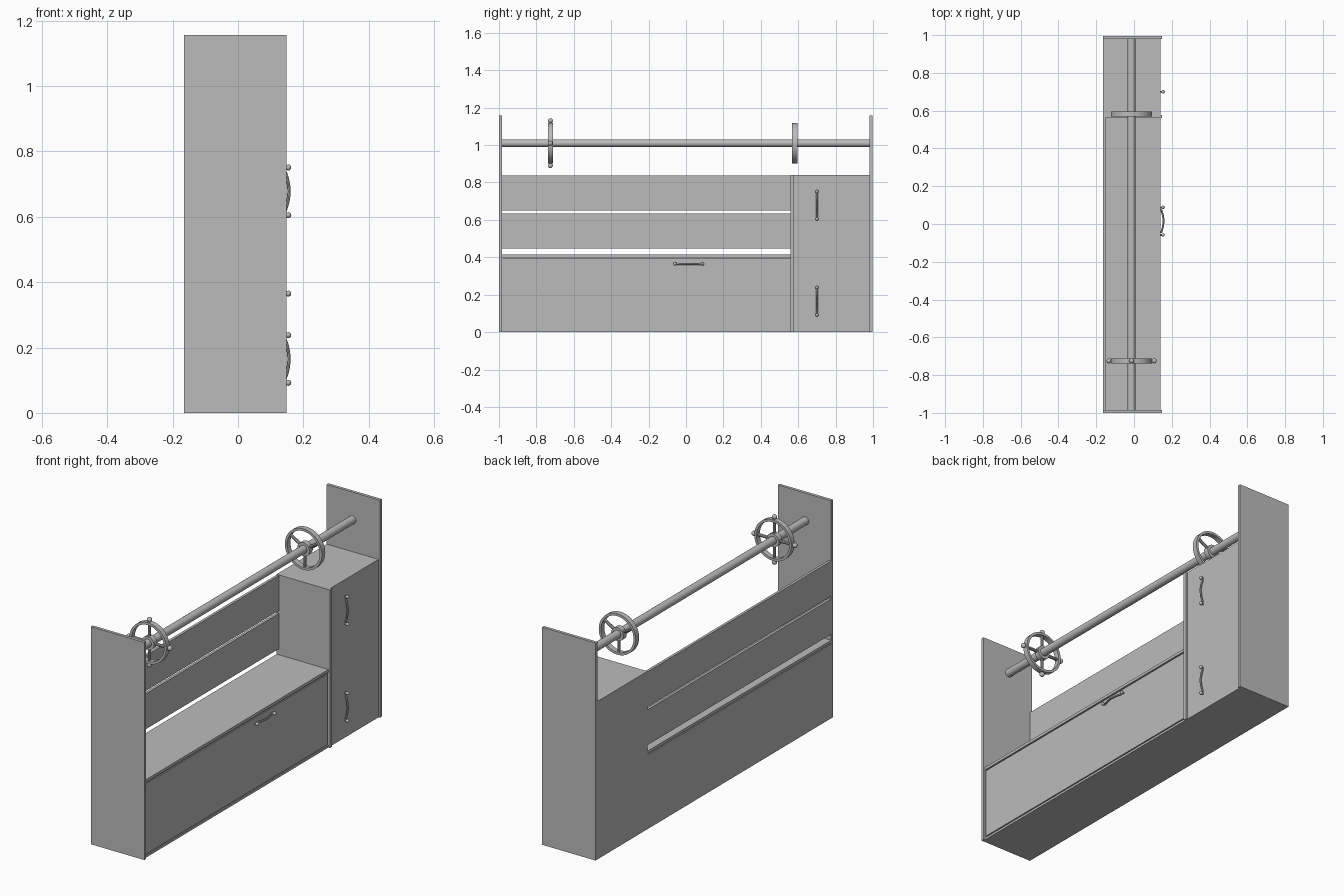
import bpy
import bmesh
import math
from mathutils import Matrix, Vector

cube = bpy.data.objects.get("Cube")
if cube:
    bpy.data.objects.remove(cube, do_unlink=True)

grey = bpy.data.materials.new("plain grey")
grey.use_nodes = True
colour = (0.5, 0.5, 0.5, 1)
grey.diffuse_color = colour
grey.node_tree.nodes["Principled BSDF"].inputs["Base Color"].default_value = colour


def finish(name, bm, smooth=False):
    mesh = bpy.data.meshes.new(name)
    bmesh.ops.recalc_face_normals(bm, faces=bm.faces)
    bm.to_mesh(mesh)
    bm.free()
    obj = bpy.data.objects.new(name, mesh)
    bpy.context.collection.objects.link(obj)
    mesh.materials.append(grey)
    if smooth:
        bpy.ops.object.select_all(action="DESELECT")
        obj.select_set(True)
        bpy.context.view_layer.objects.active = obj
        bpy.ops.object.shade_smooth_by_angle()
    return obj


def box(name, xs, ys, zs):
    bm = bmesh.new()
    spans = (xs, ys, zs)
    size = [b - a for a, b in spans]
    centre = [(a + b) / 2 for a, b in spans]
    bmesh.ops.create_cube(bm, size=1, matrix=Matrix.Translation(centre) @ Matrix.Diagonal((*size, 1)))
    return finish(name, bm)


def add_rod(bm, start, end, radius, sides=16):
    start, end = Vector(start), Vector(end)
    axis = end - start
    turn = axis.to_track_quat("Z", "Y").to_matrix().to_4x4()
    bmesh.ops.create_cone(bm, cap_ends=True, segments=sides, radius1=radius, radius2=radius,
                          depth=axis.length, matrix=Matrix.Translation((start + end) / 2) @ turn)


def add_ball(bm, place, radius):
    bmesh.ops.create_uvsphere(bm, u_segments=16, v_segments=10, radius=radius,
                              matrix=Matrix.Translation(place))


BACK, FRONT, EDGE = -0.165, 0.14, 0.149
DIVIDE, TOP, SEAT = 0.56, 0.84, 0.415

# End panels and the divider beside the cabinet
box("front_end_panel", (BACK, EDGE), (-1, -0.984), (0, 1.157))
box("rear_end_panel", (BACK, EDGE), (0.98, 0.996), (0, 1.157))
box("divider", (BACK, EDGE), (DIVIDE, 0.578), (0, TOP))

# Cabinet
box("cabinet", (BACK, FRONT), (0.578, 0.98), (0, TOP))

# Bench body, lid and drawer face with a narrow reveal
box("bench_body", (BACK, 0.134), (-0.984, DIVIDE), (0, 0.395))
box("seat", (BACK, FRONT), (-0.984, DIVIDE), (0.4, SEAT))
box("bench_plinth", (0.134, FRONT), (-0.984, DIVIDE), (0, 0.012))
box("drawer_face", (0.134, FRONT), (-0.975, 0.552), (0.018, 0.392))
box("bench_stile", (0.134, FRONT), (-0.984, -0.979), (0.012, 0.4))

# Back slats
for name, low, high in (("lower_slat", 0.447, 0.635), ("upper_slat", 0.65, TOP - 0.003)):
    box(name, (BACK, BACK + 0.014), (-0.984, DIVIDE), (low, high))

# Rail
AXIS_X, AXIS_Z = -0.013, 1.01
bm = bmesh.new()
add_rod(bm, (AXIS_X, -0.99, AXIS_Z), (AXIS_X, 0.985, AXIS_Z), 0.021, 24)
finish("rail", bm, True)


def wheel(name, y, angles, knobs):
    bm = bmesh.new()
    hub = Vector((AXIS_X, y, AXIS_Z))
    # Rim: a rectangular section spun round the rail
    section = [bm.verts.new(hub + Vector((r, d, 0))) for r, d in
               ((0.096, -0.014), (0.109, -0.014), (0.109, 0.014), (0.096, 0.014))]
    edges = [bm.edges.new((section[i], section[i - 1])) for i in range(4)]
    bmesh.ops.spin(bm, geom=section + edges, cent=hub, axis=(0, 1, 0),
                   angle=math.tau, steps=40, use_merge=True)
    bmesh.ops.remove_doubles(bm, verts=bm.verts, dist=0.0005)
    add_rod(bm, hub - Vector((0, 0.014, 0)), hub + Vector((0, 0.014, 0)), 0.036, 24)
    for angle in angles:
        out = Vector((math.cos(math.radians(angle)), 0, math.sin(math.radians(angle))))
        add_rod(bm, hub + out * 0.02, hub + out * 0.1, 0.008, 10)
        if knobs:
            add_ball(bm, hub + out * 0.12, 0.013)
    finish(name, bm, True)


wheel("knobbed_wheel", -0.725, (0, 90, 180, 270), True)
wheel("plain_wheel", 0.582, (30, 150, 270), False)


# Bowed handles with a ball at each end
def handle(name, y, z, along):
    bm = bmesh.new()
    along = Vector(along)
    centre = Vector((0, y, z))
    half, steps = 0.073, 8
    points = []
    for i in range(steps + 1):
        t = 2 * i / steps - 1
        points.append(centre + along * half * t * 0.85 + Vector((0.143 + 0.013 * (1 - t * t), 0, 0)))
    for a, b in zip(points, points[1:]):
        add_rod(bm, a, b, 0.005, 8)
    for side in (-1, 1):
        add_ball(bm, centre + along * half * side + Vector((0.154, 0, 0)), 0.009)
        add_rod(bm, centre + along * half * side + Vector((0.138, 0, 0)),
                centre + along * half * side + Vector((0.154, 0, 0)), 0.005, 8)
    finish(name, bm, True)


handle("drawer_handle", 0.015, 0.365, (0, 1, 0))
handle("upper_door_handle", 0.7, 0.678, (0, 0, 1))
handle("lower_door_handle", 0.7, 0.165, (0, 0, 1))
